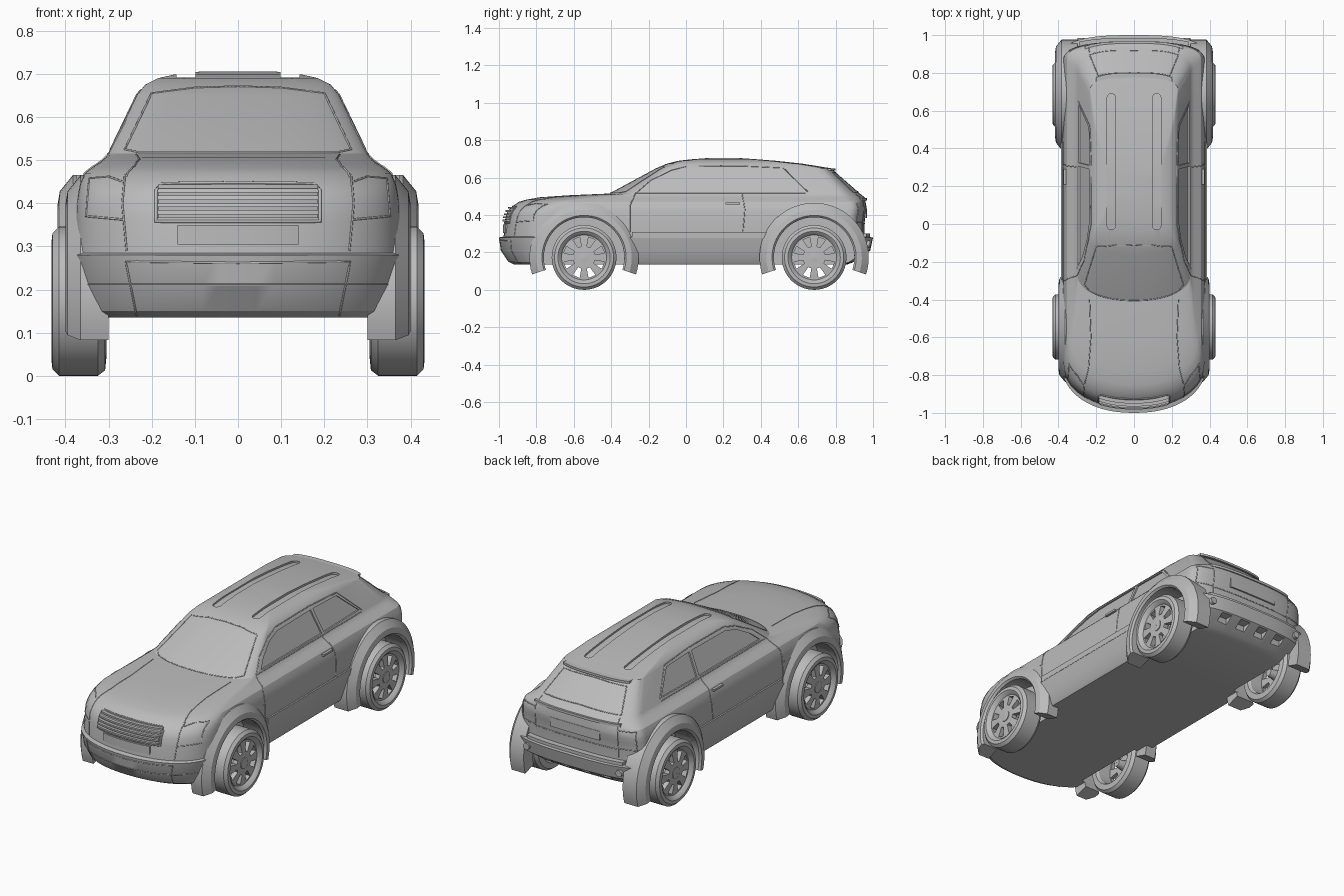
import bpy, bmesh, math
from mathutils import Vector
from mathutils.bvhtree import BVHTree

cube = bpy.data.objects.get("Cube")
if cube:
    bpy.data.objects.remove(cube)

paint = bpy.data.materials.new("plain grey")
paint.use_nodes = True
GREY = (0.5, 0.5, 0.5, 1)
paint.diffuse_color = GREY
paint.node_tree.nodes["Principled BSDF"].inputs["Base Color"].default_value = GREY

WHEEL_Z, WHEEL_R, ARCH_R = 0.173, 0.173, 0.215
FRONT_AXLE, REAR_AXLE = -0.545, 0.685

# Body levels: height, nose y, nose length, tail y, tail length, half width
LEVELS = [
    (.135, -.92, .2, .86, .1, .34), (.15, -.95, .22, .9, .1, .35),
    (.21, -.99, .26, .985, .12, .37), (.28, -1, .27, 1, .13, .385),
    (.285, -.975, .25, .955, .1, .378), (.36, -.97, .25, .955, .1, .376),
    (.4, -.962, .25, .96, .1, .374), (.425, -.95, .25, .965, .1, .37),
    (.445, -.93, .25, .965, .1, .366), (.47, -.895, .27, .96, .1, .355),
    (.482, -.855, .28, .96, .12, .34), (.495, -.78, .3, .955, .13, .32),
    (.506, -.62, .3, .94, .13, .307), (.515, -.41, .15, .93, .13, .3),
    (.65, -.16, .07, .775, .08, .235), (.675, -.1, .06, .62, .07, .215),
    (.69, -.04, .05, .48, .06, .185), (.698, .03, .04, .38, .05, .15),
    (.705, .12, .03, .28, .03, .09)]
NOSE_N, TAIL_N = 2.2, 2.8


def level(z):
    for a, b in zip(LEVELS, LEVELS[1:]):
        if z <= b[0]:
            t = (z - a[0]) / (b[0] - a[0])
            return [p + (q - p) * t for p, q in zip(a, b)]
    return LEVELS[-1]


def edge_y(x, z, front):
    """Depth of the nose or tail at a given x and height."""
    _, nose, nose_len, tail, tail_len, w = level(z)
    n = NOSE_N if front else TAIL_N
    drop = 1 - (1 - min(1, abs(x) / w) ** n) ** (1 / n)
    return nose + nose_len * drop if front else tail - tail_len * drop


def contour(row):
    z, nose, nose_len, tail, tail_len, w = row
    half, steps = [], 16
    for i in range(steps + 1):
        a = math.pi / 2 * i / steps
        half.append((w * math.sin(a) ** (2 / NOSE_N),
                     nose + nose_len * (1 - abs(math.cos(a)) ** (2 / NOSE_N))))
    y0, y1 = nose + nose_len, tail - tail_len
    half += [(w, y0 + (y1 - y0) * i / 8) for i in range(1, 8)]
    for i in range(steps, -1, -1):
        a = math.pi / 2 * i / steps
        half.append((w * math.sin(a) ** (2 / TAIL_N),
                     tail - tail_len * (1 - abs(math.cos(a)) ** (2 / TAIL_N))))
    return [(x, y, z) for x, y in half] + [(-x, y, z) for x, y in half[-2:0:-1]]


def shade(obj, angle=25):
    bpy.ops.object.select_all(action='DESELECT')
    obj.select_set(True)
    bpy.context.view_layer.objects.active = obj
    bpy.ops.object.shade_smooth_by_angle(angle=math.radians(angle))


def skin(name, rings, loop=False):
    """Solid skinned over a row of closed rings."""
    bm = bmesh.new()
    vs = [[bm.verts.new(p) for p in ring] for ring in rings]
    n = len(vs[0])
    for a, b in zip(vs, vs[1:] + (vs[:1] if loop else [])):
        for i in range(n):
            bm.faces.new((a[i], a[(i + 1) % n], b[(i + 1) % n], b[i]))
    if not loop:
        bm.faces.new(vs[0][::-1])
        bm.faces.new(vs[-1])
    bmesh.ops.recalc_face_normals(bm, faces=bm.faces[:])
    mesh = bpy.data.meshes.new(name)
    bm.to_mesh(mesh)
    bm.free()
    mesh.materials.append(paint)
    obj = bpy.data.objects.new(name, mesh)
    bpy.context.collection.objects.link(obj)
    shade(obj)
    return obj


def block(name, x, y, z):
    return skin(name, [[(px, y[0], z[0]), (px, y[1], z[0]), (px, y[1], z[1]),
                        (px, y[0], z[1])] for px in x])


def lathe(name, profile, start, end, steps, cy=0, cz=0, side=1, loop=False):
    """Turn an (x, radius) profile round a sideways axle."""
    rings = []
    for i in range(steps + (0 if loop else 1)):
        a = math.radians(start + (end - start) * i / steps)
        rings.append([(side * x, cy + r * math.cos(a), cz + r * math.sin(a))
                      for x, r in profile])
    return skin(name, rings, loop)


def cut(obj, cutters):
    for c in cutters:
        c.hide_render = True
        mod = obj.modifiers.new("cut", 'BOOLEAN')
        mod.object, mod.operation, mod.solver = c, 'DIFFERENCE', 'EXACT'
    graph = bpy.context.evaluated_depsgraph_get()
    mesh = bpy.data.meshes.new_from_object(obj.evaluated_get(graph))
    obj.modifiers.clear()
    obj.data = mesh
    for c in cutters:
        bpy.data.objects.remove(c)
    shade(obj)


# Body shell
body = skin("body_shell", [contour(row) for row in LEVELS])
bm = bmesh.new()
bm.from_mesh(body.data)
surface = BVHTree.FromBMesh(bm)
bm.free()
RAYS = {"side": lambda s, a, b: ((s, a, b), (-s, 0, 0)),
        "front": lambda s, a, b: ((s * a, -2, b), (0, 1, 0)),
        "back": lambda s, a, b: ((s * a, 2, b), (0, -1, 0)),
        "top": lambda s, a, b: ((s * a, b, 2), (0, 0, -1))}


def on_body(view, s, a, b):
    start, ray = RAYS[view](s, a, b)
    return surface.ray_cast(Vector(start), Vector(ray))[0]


def seam(name, view, points, radius=0.0025):
    """Thin line laid on the body, on both sides."""
    curve = bpy.data.curves.new(name, 'CURVE')
    curve.dimensions, curve.bevel_depth, curve.bevel_resolution = '3D', radius, 1
    for s in (1, -1):
        path = []
        for p, q in zip(points, points[1:]):
            for i in range(11):
                t = i / 10
                hit = on_body(view, s, p[0] + (q[0] - p[0]) * t, p[1] + (q[1] - p[1]) * t)
                if hit and (not path or (hit - path[-1]).length > 0.001):
                    path.append(hit)
        spline = curve.splines.new('POLY')
        spline.points.add(len(path) - 1)
        for pt, co in zip(spline.points, path):
            pt.co = (*co, 1)
    curve.materials.append(paint)
    bpy.context.collection.objects.link(bpy.data.objects.new(name, curve))


def band(name, z0, z1, reach, out, front=True):
    """Bar that follows the nose or the tail."""
    rings, sign = [], -1 if front else 1
    for i in range(25):
        x = reach * (i / 12 - 1)
        y = edge_y(x, (z0 + z1) / 2, front)
        rings.append([(x, y + sign * d, z) for d, z in
                      ((out, z0), (out, z1), (-0.03, z1), (-0.03, z0))])
    return skin(name, rings)


# Cutters: wheel wells, side windows, roof channels, rear bumper vents
def glass_x(z):
    return 0.3 - (z - 0.515) * 0.065 / 0.135


FRONT_GLASS = [(-.22, .525), (-.17, .57), (-.08, .62), (0, .642), (.29, .645), (.305, .525)]
REAR_GLASS = [(.325, .525), (.31, .645), (.51, .64), (.63, .53)]
cutters = []
for s in (1, -1):
    for axle in (FRONT_AXLE, REAR_AXLE):
        well = [[(s * x, axle + ARCH_R * math.cos(i * math.pi / 24),
                  WHEEL_Z + ARCH_R * math.sin(i * math.pi / 24)) for i in range(48)]
                for x in (0.28, 0.6)]
        cutters.append(skin("well_cutter", well))
    for pane in (FRONT_GLASS, REAR_GLASS):
        cutters.append(skin("window_cutter", [
            [(s * (glass_x(z) + d), y, z) for y, z in pane] for d in (-0.008, 0.1)]))
    rings = []
    for i in range(31):
        t = i / 30
        y = -0.03 + 0.72 * (0.5 - 0.5 * math.cos(math.pi * t))
        end = max(0, 0.022 - min(y + 0.03, 0.69 - y)) / 0.022
        h = 0.004 + 0.018 * math.sqrt(1 - end * end)
        low = on_body("top", s, 0.12, y).z - 0.01
        rings.append([(s * 0.12 - h, y, low), (s * 0.12 + h, y, low),
                      (s * 0.12 + h, y, 0.8), (s * 0.12 - h, y, 0.8)])
    cutters.append(skin("channel_cutter", rings))
    for x in (0.06, 0.18):
        cutters.append(block("vent_cutter", (s * x - 0.03, s * x + 0.03), (0.925, 1.1), (0.17, 0.205)))
cut(body, cutters)

# Wheel arches, sills, door handles, rear lamps
for s, side in ((1, "left"), (-1, "right")):
    for axle, end, reach in ((FRONT_AXLE, "front", 0.4), (REAR_AXLE, "rear", 0.418)):
        lip = [(.3, ARCH_R), (reach - .01, ARCH_R), (reach, .225), (reach - .005, .255),
               (reach - .035, .292), (.3, .292)]
        lathe(f"{end}_{side}_arch", lip, -18, 198, 40, axle, WHEEL_Z, s)
    block(f"{side}_sill_strip", (s * 0.35, s * 0.386), (-0.29, 0.44), (0.278, 0.31))
    block(f"{side}_door_handle", (s * 0.36, s * 0.374), (0.21, 0.29), (0.455, 0.466))
    bpy.ops.mesh.primitive_cylinder_add(vertices=20, radius=0.018, depth=0.03, rotation=(math.pi / 2, 0, 0),
                                        location=(s * 0.28, edge_y(0.28, 0.245, False), 0.245))
    lamp = bpy.context.object
    lamp.name = f"{side}_rear_lamp"
    lamp.data.materials.append(paint)
    shade(lamp)

# Grille slats, number panel, bumper lip, tail ridge, spoiler
for i in range(5):
    z = 0.366 + 0.017 * i
    band(f"grille_slat_{i + 1}", z, z + 0.009, 0.185, 0.014)
band("front_number_panel", 0.305, 0.35, 0.14, 0.006)
band("rear_number_panel", 0.385, 0.435, 0.15, 0.005, False)
band("tail_ridge", 0.478, 0.492, 0.26, 0.008, False)
band("rear_bumper_step", 0.283, 0.3, 0.29, 0.03, False)
band("spoiler", 0.638, 0.65, 0.2, 0.018, False)

# Panel seams
seam("grille_frame", "front", [(0, .358), (.19, .358), (.19, .43), (.175, .446), (0, .448)], 0.004)
seam("hood_edge", "top", [(.235, -.4), (.228, -.6), (.24, -.76), (.26, -.84)])
seam("nose_edge", "front", [(.262, .465), (.268, .4), (.258, .29)])
seam("headlamp_outline", "front", [(.268, .45), (.3, .462), (.345, .458), (.352, .37), (.265, .362)])
seam("front_bumper_edge", "front", [(0, .262), (.26, .265), (.235, .14)])
seam("bumper_crease", "front", [(0, .212), (.24, .212), (.35, .212)], 0.002)
seam("windshield_frame", "front", [(0, .518), (.23, .518), (.262, .525), (.2, .655), (.1, .668), (0, .671)])
seam("rear_window_frame", "back", [(0, .525), (.235, .52), (.19, .625), (0, .63)])
seam("tailgate_edge", "back", [(.235, .51), (.25, .46), (.25, .31)])
seam("tail_lamp_outline", "back", [(.25, .46), (.34, .46), (.345, .36), (.25, .36)])
seam("tailgate_crease", "back", [(0, .355), (.25, .355)])
seam("door_front_edge", "side", [(-.3, .31), (-.3, .45), (-.27, .515), (-.19, .585), (-.08, .64), (0, .66),
                                 (.3, .662), (.52, .652), (.65, .525)])
seam("door_rear_edge", "side", [(.3, .515), (.315, .43), (.305, .312)])
seam("belt_line", "side", [(-.27, .517), (.64, .517)], 0.002)
seam("fuel_panel", "side", [(-.3, .39), (-.32, .39)], 0.002)

# Wheels: one pierced wheel shared by all four corners
TYRE = [(.418, .02), (.418, .055), (.412, .12), (.425, .13), (.432, .14), (.43, .158), (.415, WHEEL_R),
        (.325, WHEEL_R), (.308, .16), (.305, .13), (.32, .12), (.39, .116), (.39, .02)]
wheel = lathe("front_left_wheel", TYRE, 0, 360, 64, loop=True)
slots = []
for i in range(8):
    a = math.pi / 4 * (i + 0.5)
    u, v = (math.cos(a), math.sin(a)), (-math.sin(a), math.cos(a))
    outline = [(.06, -.009), (.11, -.02), (.11, .02), (.06, .009)]
    slots.append(skin("slot_cutter", [[(x, r * u[0] + w * v[0], r * u[1] + w * v[1])
                                       for r, w in outline] for x in (.37, .46)]))
cut(wheel, slots)
cap = lathe("front_left_hub", [(.34, .001), (.34, .02), (.4, .03), (.422, .03), (.424, .001)],
            0, 360, 24, loop=True)
for part, word in ((wheel, "wheel"), (cap, "hub")):
    part.location = (0, FRONT_AXLE, WHEEL_Z)
    for end, axle, side, turn in (("front", FRONT_AXLE, "right", math.pi),
                                  ("rear", REAR_AXLE, "left", 0), ("rear", REAR_AXLE, "right", math.pi)):
        twin = part.copy()
        twin.name = f"{end}_{side}_{word}"
        twin.location = (0, axle, WHEEL_Z)
        twin.rotation_euler = (0, 0, turn)
        bpy.context.collection.objects.link(twin)
